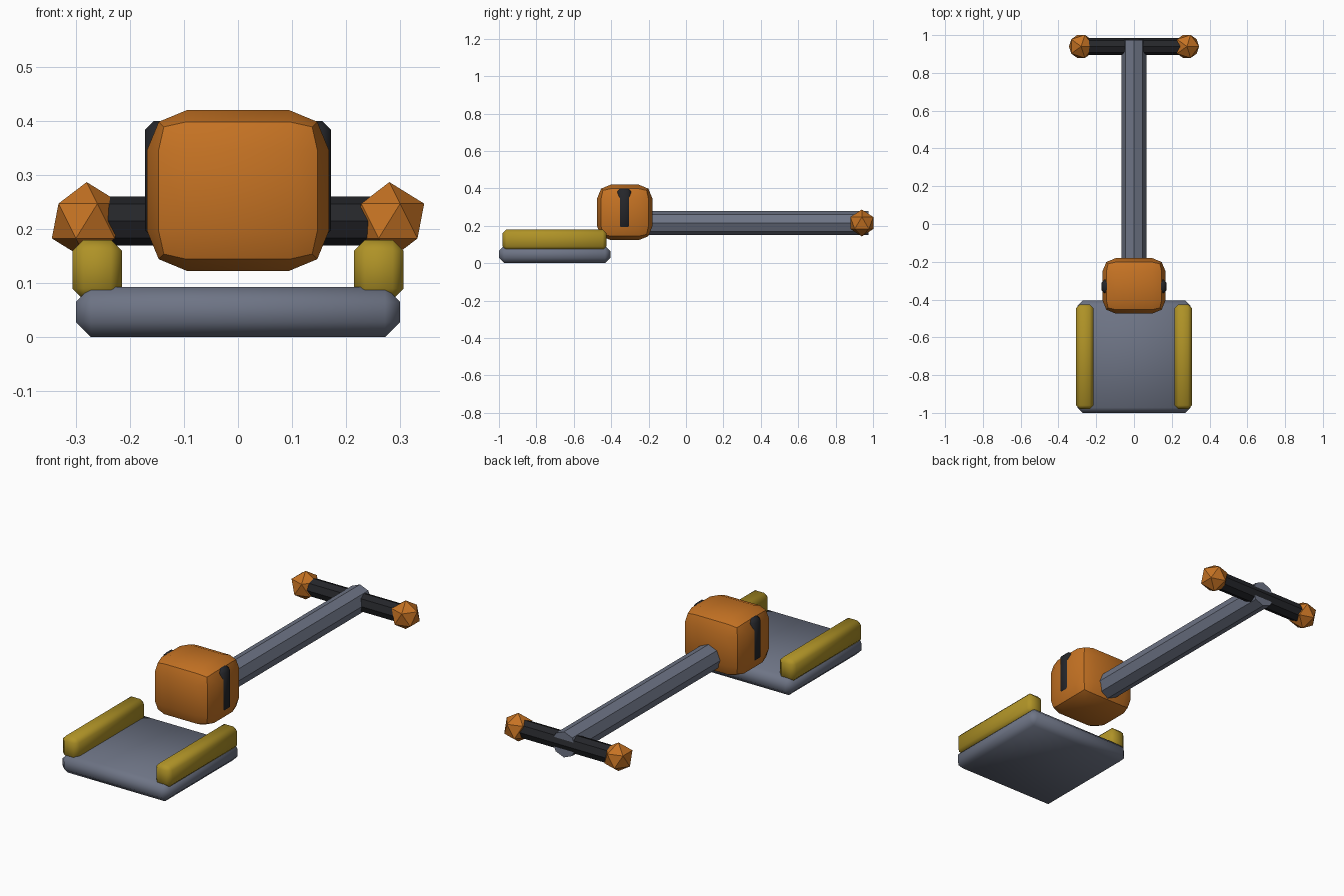
import bpy
from math import radians, pi

if "Cube" in bpy.data.objects:
    bpy.data.objects.remove(bpy.data.objects["Cube"])


def material(name, rgb):
    m = bpy.data.materials.new(name)
    m.diffuse_color = (*rgb, 1)
    m.use_nodes = True
    m.node_tree.nodes["Principled BSDF"].inputs["Base Color"].default_value = m.diffuse_color
    return m


ORANGE = material("orange", (0.56, 0.17, 0.017))
YELLOW = material("yellow", (0.43, 0.29, 0.02))
BLACK = material("black", (0.018, 0.019, 0.023))
STEEL = material("steel", (0.155, 0.175, 0.235))


def finish(name, mat, angle=None):
    ob = bpy.context.object
    ob.name = name
    ob.data.materials.append(mat)
    if angle:
        bpy.ops.object.shade_smooth_by_angle(angle=radians(angle))
    return ob


def bevelled_box(name, mat, x, y, z, width, segments=1, angle=50):
    """Box spanning the given (min, max) ranges with rounded edges."""
    lo, hi = zip(x, y, z)
    bpy.ops.mesh.primitive_cube_add(size=1, location=[(a + b) / 2 for a, b in zip(lo, hi)])
    bpy.context.object.scale = [b - a for a, b in zip(lo, hi)]
    bpy.ops.object.transform_apply(location=False, rotation=False, scale=True)
    mod = bpy.context.object.modifiers.new("edges", "BEVEL")
    mod.width = width
    mod.segments = segments
    bpy.ops.object.modifier_apply(modifier=mod.name)
    return finish(name, mat, angle)


def rod(name, mat, radius, length, location, rotation):
    bpy.ops.mesh.primitive_cylinder_add(vertices=8, radius=radius, depth=length,
                                        location=location, rotation=rotation)
    return finish(name, mat, 40)


# Flat foot deck
bevelled_box("deck", STEEL, (-0.30, 0.30), (-1.0, -0.405), (0, 0.093), 0.028)

# Motor housing
bevelled_box("housing", ORANGE, (-0.168, 0.168), (-0.475, -0.18), (0.123, 0.42), 0.073, 2, 35)

# Long shaft and cross handle
rod("shaft", STEEL, 0.065, 1.22, (0, 0.365, 0.215), (pi / 2, 0, 0))
rod("handle_bar", BLACK, 0.045, 0.56, (0, 0.94, 0.215), (0, pi / 2, 0))

for side, s in (("left", -1), ("right", 1)):
    # Side rails on the deck
    bevelled_box(f"{side}_rail", YELLOW, sorted((s * 0.215, s * 0.306)),
                 (-0.98, -0.425), (0.07, 0.18), 0.02)
    # Raised strip on the housing side
    bevelled_box(f"{side}_strip", BLACK, sorted((s * 0.11, s * 0.172)),
                 (-0.366, -0.294), (0.182, 0.40), 0.016)
    # Faceted handle knob
    bpy.ops.mesh.primitive_ico_sphere_add(subdivisions=1, radius=0.072,
                                          location=(s * 0.28, 0.94, 0.215))
    finish(f"{side}_knob", ORANGE)
